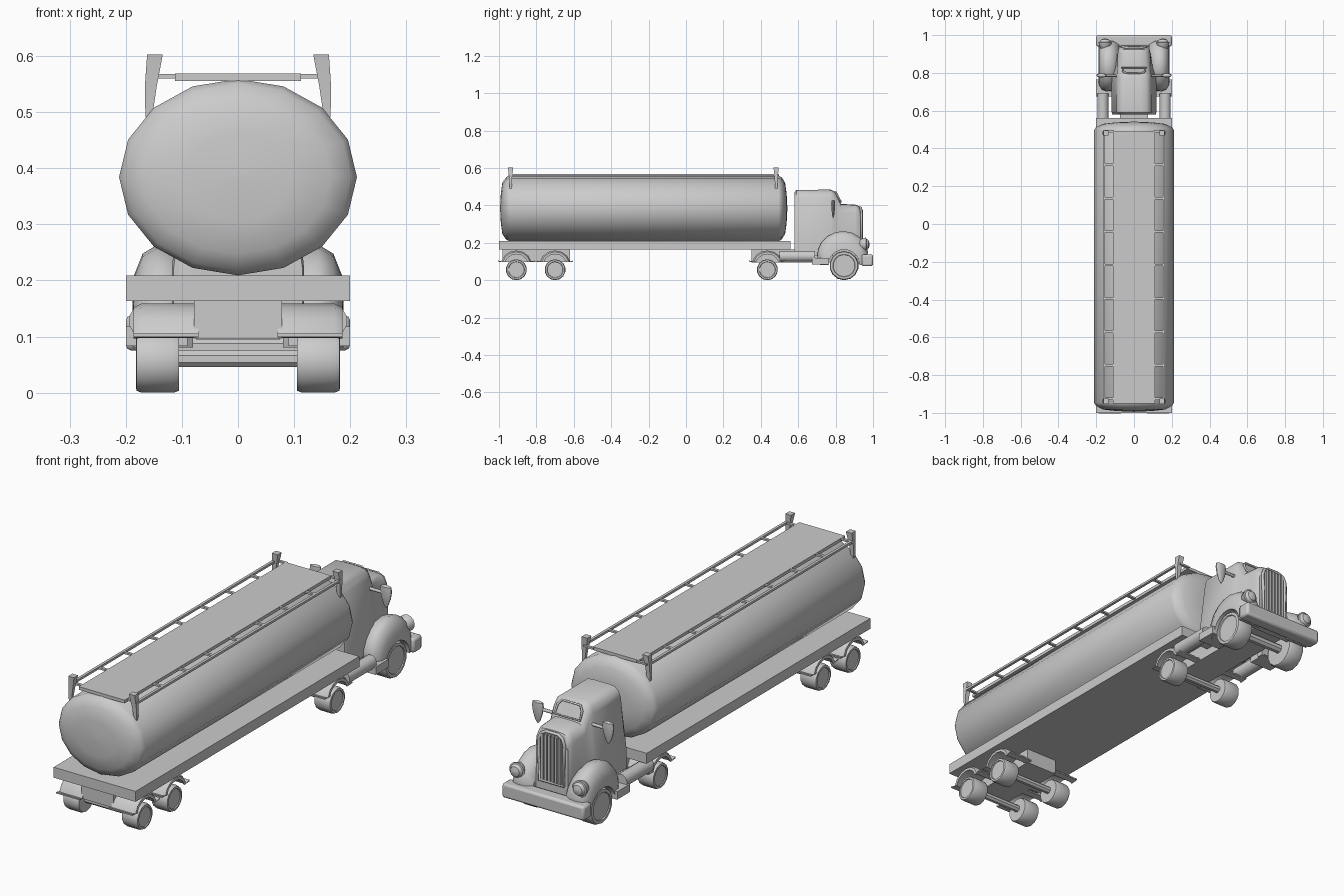
import bpy, bmesh
from math import sin, cos, pi, radians

if "Cube" in bpy.data.objects:
    bpy.data.objects.remove(bpy.data.objects["Cube"])


def finish(name, bm, angle=35):
    bmesh.ops.remove_doubles(bm, verts=bm.verts, dist=1e-5)
    bmesh.ops.recalc_face_normals(bm, faces=bm.faces)
    me = bpy.data.meshes.new(name)
    bm.to_mesh(me)
    bm.free()
    ob = bpy.data.objects.new(name, me)
    bpy.context.collection.objects.link(ob)
    bpy.ops.object.select_all(action='DESELECT')
    ob.select_set(True)
    bpy.context.view_layer.objects.active = ob
    bpy.ops.object.shade_smooth_by_angle(angle=radians(angle))
    return ob


def loft(name, rings, angle=35):
    """Skin a list of equal-length closed rings and cap both ends."""
    bm = bmesh.new()
    vs = [[bm.verts.new(p) for p in r] for r in rings]
    n = len(rings[0])
    for a, b in zip(vs, vs[1:]):
        for i in range(n):
            bm.faces.new((a[i], a[(i + 1) % n], b[(i + 1) % n], b[i]))
    bm.faces.new(vs[0])
    bm.faces.new(vs[-1])
    return finish(name, bm, angle)


def box(name, x0, x1, y0, y1, z0, z1, bevel=0):
    ring = lambda y: [(x0, y, z0), (x1, y, z0), (x1, y, z1), (x0, y, z1)]
    ob = loft(name, [ring(y0), ring(y1)])
    if bevel:
        m = ob.modifiers.new("soft_edges", 'BEVEL')
        m.width, m.segments = bevel, 2
    return ob


def lathe(name, axis, c, profile, n=14, squash=1, angle=35):
    """Revolve (radius, offset) pairs around an axis through c."""
    rings = []
    for r, o in profile:
        ring = []
        for i in range(n):
            a = 2 * pi * (i + .5) / n
            u, v = r * cos(a), r * sin(a)
            d = {'x': (o, u, v), 'y': (u, o, v), 'z': (u, v * squash, o)}[axis]
            ring.append(tuple(p + q for p, q in zip(c, d)))
        rings.append(ring)
    return loft(name, rings, angle)


def tube(name, pts, r, cyclic=False):
    cu = bpy.data.curves.new(name, 'CURVE')
    cu.dimensions, cu.bevel_depth, cu.bevel_resolution = '3D', r, 1
    cu.use_fill_caps = True
    sp = cu.splines.new('POLY')
    sp.points.add(len(pts) - 1)
    for p, q in zip(sp.points, pts):
        p.co = (*q, 1)
    sp.use_cyclic_u = cyclic
    ob = bpy.data.objects.new(name, cu)
    bpy.context.collection.objects.link(ob)
    return ob


# tank with shallow domed ends
def tank_ring(y, s):
    return [(.212 * s * sin(2 * pi * i / 16), y, .384 + .175 * s * cos(2 * pi * i / 16)) for i in range(16)]


loft("tank", [tank_ring(*p) for p in ((-.994, .02), (-.99, .45), (-.982, .78), (-.962, .95), (-.945, 1),
                                      (.495, 1), (.512, .95), (.53, .78), (.538, .45), (.542, .02))], 50)

# walkway, rails and corner posts
box("walkway", -.112, .112, -.95, .49, .555, .569)
for s in (-1, 1):
    box("rail", *sorted((s * .153, s * .165)), -.945, .49, .559, .569)
    for i in range(9):
        y = -.925 + .177 * i
        box("rail_rung", *sorted((s * .105, s * .156)), y - .006, y + .006, .560, .568)
    for y in (-.938, .482):
        def post(xa, xb, h, z):
            return [(s * xa, y - h, z), (s * xb, y - h, z), (s * xb, y + h, z), (s * xa, y + h, z)]
        loft("rail_post", [post(.153, .165, .006, .49), post(.145, .166, .008, .545), post(.134, .162, .014, .603)])

# bed and under-frames
box("bed", -.2, .2, -1, .56, .163, .209)
box("rear_frame", -.078, .078, -.98, -.62, .096, .165)
box("front_frame", -.075, .075, .35, .93, .095, .165)


# wheels
def wheel(s, y, r):
    prof = [(r * .72, .105), (r * .94, .105), (r, .114), (r, .172), (r * .94, .181), (r * .78, .182), (r * .75, .178)]
    lathe("wheel", 'x', (0, y, r), [(a, s * x) for a, x in prof])


# arched fenders with small end flanges
def trailer_fender(s, y):
    rings = []
    for x, k in ((.07, 1), (.172, 1), (.186, .9)):
        arc = [(.082 * k * cos(a), .085 + .074 * k * sin(a)) for a in [radians(12 + 26 * i) for i in range(7)]]
        inner = [(.068 * k * cos(a), .085 + .060 * k * sin(a)) for a in [radians(168 - 26 * i) for i in range(7)]]
        outline = [(.097, .099), (.097, .105)] + arc + [(-.097, .105), (-.097, .099)] + inner
        rings.append([(s * x, y + u, z) for u, z in outline])
    loft("trailer_fender", rings)


for y in (-.907, -.7, .435):
    lathe("axle", 'x', (0, y, .06), [(.016, -.11), (.016, .11)], 8)
    for s in (-1, 1):
        wheel(s, y, .056)
        trailer_fender(s, y)
lathe("front_axle", 'x', (0, .845, .08), [(.02, -.11), (.02, .11)], 8)


# cab and hood, lofted front to back
def cab_ring(y, zt, wt, wb):
    half = [(wb, .13), (wb, .22), (wt + .008, zt - .045), (wt - .002, zt - .018), (wt - .02, zt - .003), (wt - .05, zt)]
    return [(x, y, z) for x, z in half] + [(-x, y, z) for x, z in reversed(half)]


loft("cab", [cab_ring(*p) for p in ((.58, .47, .08, .115), (.59, .483, .087, .118), (.775, .484, .085, .118),
                                    (.795, .474, .082, .112), (.828, .408, .08, .1), (.905, .404, .078, .088),
                                    (.925, .396, .074, .082), (.934, .375, .07, .078))])
# windscreen frame
tube("windscreen_frame", [(-.062, .828, .418), (.062, .828, .418), (.06, .81, .452), (.045, .800, .472),
                          (-.045, .800, .472), (-.06, .81, .452)], .005, True)
# grille frame and bars
tube("grille_frame", [(-.058, .938, .17), (-.062, .938, .35), (-.052, .936, .376), (-.03, .933, .388),
                      (.03, .933, .388), (.052, .936, .376), (.062, .938, .35), (.058, .938, .17)], .007, True)
for i in range(6):
    x = -.0425 + .017 * i
    box("grille_bar", x - .005, x + .005, .93, .945, .175, .378)

# bumper
box("bumper", -.2, .2, .94, 1, .075, .138, .01)
box("bumper_mount", -.15, .15, .9, .95, .09, .12)


# swept front fenders
def front_fender(s):
    rings = []
    for i in range(13):
        a = pi * i / 12
        big = .105 + .072 * sin(a) ** .8 + .022 * (i / 12) ** 2
        prof = [(.08, 0), (.08, .6), (.112, .94), (.145, 1), (.17, .85), (.186, .45), (.188, 0)]
        rings.append([(s * x, .845 + (.083 + (big - .083) * f) * cos(a),
                       .08 + (.083 + (big - .083) * f) * sin(a)) for x, f in prof])
    loft("front_fender", rings, 50)


for s in (-1, 1):
    front_fender(s)
    wheel(s, .845, .078)
    # running board and side fuel tank
    box("running_board", *sorted((s * .09, s * .2)), .675, .765, .083, .118)
    lathe("fuel_tank", 'y', (s * .165, 0, .128), [(.03, .5), (.03, .69)], 12)
    # headlight
    lathe("headlight", 'y', (s * .153, .95, .192), [(.008, -.035), (.026, -.018), (.034, .004), (.036, .012),
                                                    (.030, .014), (.022, .026), (.004, .032)])
    # mirror and arm
    lathe("mirror", 'z', (s * .172, .787, 0), [(.002, .33), (.013, .345), (.023, .375), (.028, .405), (.025, .424),
                                               (.004, .43)], 12, .4, 50)
    tube("mirror_arm", [(s * .07, .785, .395), (s * .172, .785, .395)], .007)
